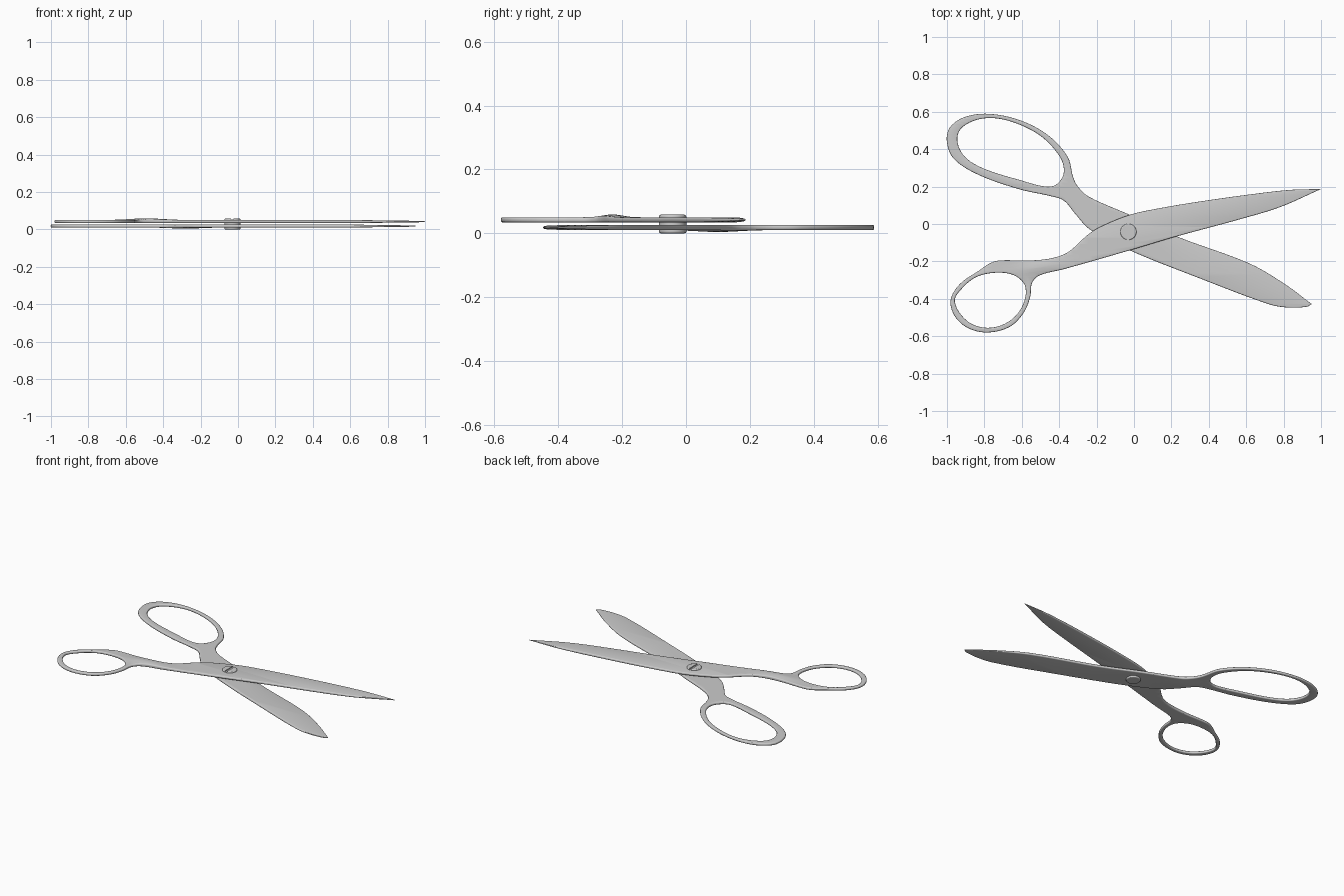
import bpy, bmesh, math
from mathutils import Vector

if "Cube" in bpy.data.objects:
    bpy.data.objects.remove(bpy.data.objects["Cube"])


def smooth_loop(pts, sharp=(), steps=6):
    """Smooth closed curve through the points, with optional sharp corners."""
    p = [Vector(q) for q in pts]
    n = len(p)
    tan = [(p[(i + 1) % n] - p[i - 1]).normalized() for i in range(n)]
    out = []
    for i in range(n):
        j = (i + 1) % n
        a, b = p[i], p[j]
        chord = b - a
        ma = chord if i in sharp else tan[i] * chord.length
        mb = chord if j in sharp else tan[j] * chord.length
        for k in range(steps):
            t = k / steps
            out.append(a * (2*t**3 - 3*t**2 + 1) + ma * (t**3 - 2*t**2 + t)
                       + b * (3*t**2 - 2*t**3) + mb * (t**3 - t**2))
    return out


def make_half(name, outline, hole, sharp, zc, swell, side, tip_x):
    """Flat rounded plate with a finger hole, a swollen shank and a thinned tip."""
    cu = bpy.data.curves.new(name + "_profile", 'CURVE')
    cu.dimensions = '2D'
    cu.fill_mode = 'BOTH'
    cu.extrude = 0.002
    cu.bevel_depth = 0.006
    cu.bevel_resolution = 2
    cu.offset = -0.006
    for loop in (smooth_loop(outline, sharp), smooth_loop(hole)):
        s = cu.splines.new('POLY')
        s.points.add(len(loop) - 1)
        for pt, co in zip(s.points, loop):
            pt.co = (co.x, co.y, 0, 1)
        s.use_cyclic_u = True
    tmp = bpy.data.objects.new(name + "_profile", cu)
    bpy.context.collection.objects.link(tmp)
    dg = bpy.context.evaluated_depsgraph_get()
    me = bpy.data.meshes.new_from_object(tmp.evaluated_get(dg))
    bpy.data.objects.remove(tmp)

    bm = bmesh.new()
    bm.from_mesh(me)
    bmesh.ops.remove_doubles(bm, verts=bm.verts, dist=1e-5)
    # extra cuts around the shank so it can swell smoothly
    sx, sy, ang, length, width, height = swell
    u = Vector((math.cos(ang), math.sin(ang), 0))
    v = Vector((-u.y, u.x, 0))
    for axis, reach, count in ((u, length * 2, 12), (v, width * 2, 8)):
        for k in range(count + 1):
            co = Vector((sx, sy, 0)) + axis * reach * (2 * k / count - 1)
            bmesh.ops.bisect_plane(bm, geom=bm.verts[:] + bm.edges[:] + bm.faces[:],
                                   plane_co=co, plane_no=axis)
    for vert in bm.verts:
        d = vert.co - Vector((sx, sy, 0))
        g = math.exp(-(d.dot(u) / length)**2 - (d.dot(v) / width)**2)
        thin = min(1, max(0, (vert.co.x - tip_x + 0.35) / 0.35))
        z = vert.co.z * (1 - 0.6 * thin)
        if z * side > 0:
            z += side * height * g
        vert.co.z = zc + z
    bmesh.ops.recalc_face_normals(bm, faces=bm.faces)
    bm.to_mesh(me)
    bm.free()
    me.materials.clear()
    ob = bpy.data.objects.new(name, me)
    bpy.context.collection.objects.link(ob)
    shade(ob)


def shade(ob, angle=40):
    bpy.ops.object.select_all(action='DESELECT')
    ob.select_set(True)
    bpy.context.view_layer.objects.active = ob
    bpy.ops.object.shade_smooth_by_angle(angle=math.radians(angle))


# upper half: blade pointing up-right, small thumb ring
upper = [(1.0, .187), (.83, .182), (.62, .158), (.35, .12), (.14, .085), (-.02, .05),
         (-.18, -.015), (-.25, -.06), (-.32, -.125), (-.37, -.16), (-.45, -.185),
         (-.56, -.195), (-.72, -.195), (-.77, -.21), (-.83, -.25), (-.93, -.32),
         (-.98, -.405), (-.96, -.49), (-.89, -.555), (-.785, -.58), (-.665, -.55),
         (-.59, -.475), (-.555, -.39), (-.545, -.315), (-.505, -.275), (-.37, -.24),
         (-.02, -.14), (.215, -.07), (.565, .025), (.78, .09)]
thumb_hole = [(-.958, -.415), (-.915, -.34), (-.835, -.28), (-.72, -.26), (-.63, -.28),
              (-.58, -.34), (-.6, -.445), (-.675, -.525), (-.785, -.555), (-.89, -.52)]
make_half("thumb_blade", upper, thumb_hole, (0,), 0.042,
          (-.49, -.23, .15, .13, .04, .009), 1, 1.0)

# lower half: blade pointing down-right, large finger ring
lower = [(-1.0, .435), (-.985, .515), (-.905, .572), (-.775, .589), (-.61, .555),
         (-.46, .475), (-.355, .36), (-.325, .25), (-.30, .2), (-.24, .145),
         (-.025, .05), (.225, -.065), (.615, -.21), (.805, -.32), (.95, -.428),
         (.925, -.442), (.83, -.447), (.725, -.43), (.35, -.29), (-.025, -.14),
         (-.235, -.03), (-.315, .055), (-.375, .125), (-.45, .15), (-.61, .185),
         (-.825, .26), (-.96, .345)]
finger_hole = [(-.945, .45), (-.915, .52), (-.8, .565), (-.665, .55), (-.505, .475),
               (-.4, .365), (-.375, .28), (-.41, .215), (-.47, .2), (-.61, .235),
               (-.8, .295), (-.905, .36)]
make_half("finger_blade", lower, finger_hole, (14,), 0.018,
          (-.28, .1, -.7, .13, .05, .006), -1, .95)

# pivot screw with slotted head
bpy.ops.mesh.primitive_cylinder_add(vertices=40, radius=.043, depth=.058,
                                    location=(-.03, -.042, .029))
screw = bpy.context.object
screw.name = "pivot_screw"
bev = screw.modifiers.new("rounded_rim", 'BEVEL')
bev.width = .005
bev.segments = 3
bpy.ops.mesh.primitive_cube_add(size=1, location=(-.03, -.042, .058))
slot = bpy.context.object
slot.name = "slot_cutter"
slot.scale = (.014, .12, .012)
slot.hide_render = True
slot.hide_set(True)
cut = screw.modifiers.new("slot", 'BOOLEAN')
cut.operation = 'DIFFERENCE'
cut.object = slot
shade(screw)
